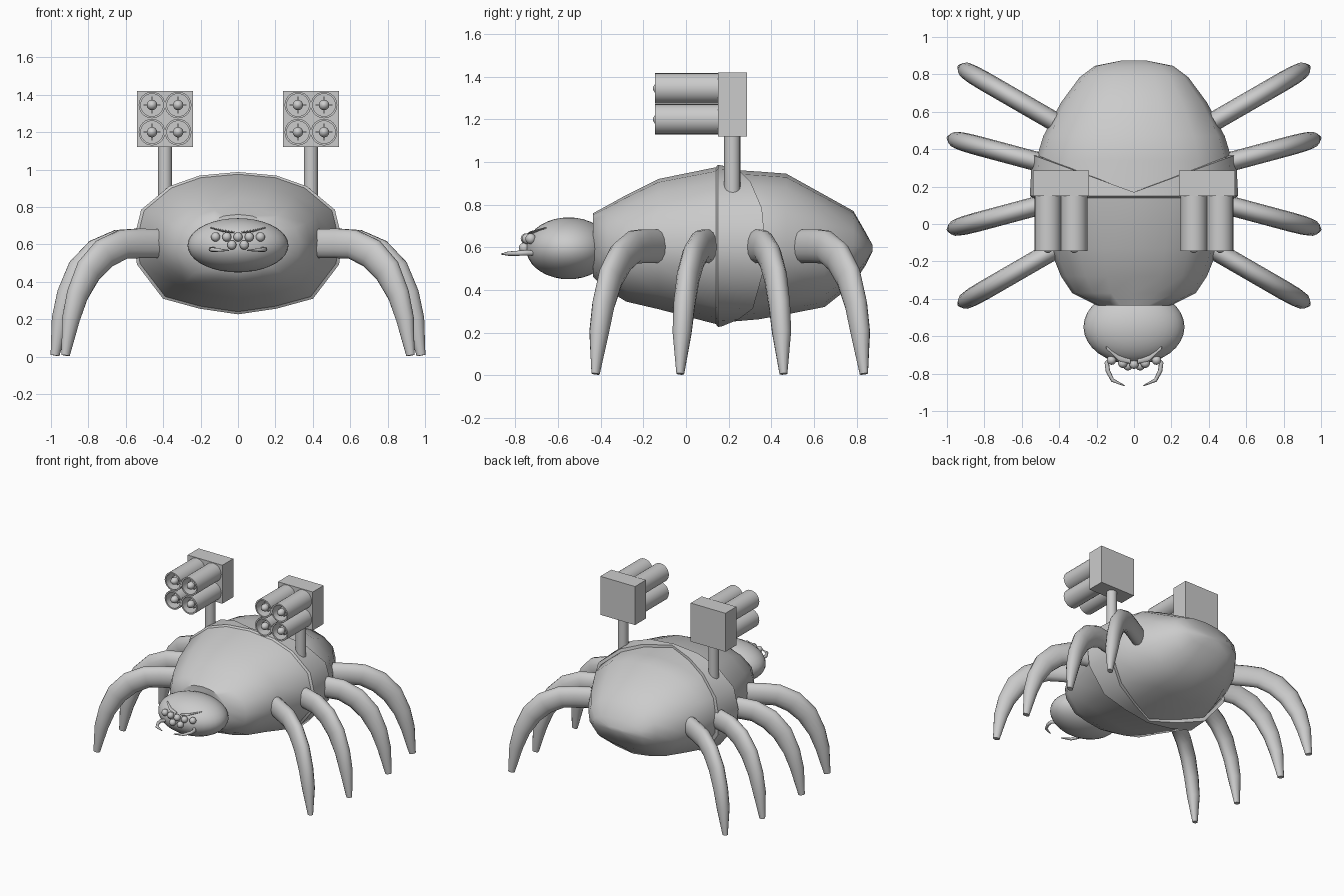
import bpy, bmesh
from math import sin, cos, pi, radians, sqrt
from mathutils import Vector as V

if "Cube" in bpy.data.objects:
    bpy.data.objects.remove(bpy.data.objects["Cube"])


def finish(name, bm, angle=40):
    bmesh.ops.recalc_face_normals(bm, faces=bm.faces)
    me = bpy.data.meshes.new(name)
    bm.to_mesh(me)
    bm.free()
    ob = bpy.data.objects.new(name, me)
    bpy.context.collection.objects.link(ob)
    bpy.ops.object.select_all(action='DESELECT')
    ob.select_set(True)
    bpy.context.view_layer.objects.active = ob
    bpy.ops.object.shade_smooth_by_angle(angle=radians(angle))
    return ob


def loft(name, rings, caps=True, angle=40):
    bm = bmesh.new()
    vs = [[bm.verts.new(p) for p in r] for r in rings]
    n = len(vs[0])
    for a, b in zip(vs, vs[1:]):
        for i in range(n):
            j = (i + 1) % n
            bm.faces.new((a[i], a[j], b[j], b[i]))
    if caps:
        bm.faces.new(vs[0])
        bm.faces.new(vs[-1])
    return finish(name, bm, angle)


def lathe_y(name, x, z, profile, n=20):
    return loft(name, [[(x + r * cos(2 * pi * i / n), y, z + r * sin(2 * pi * i / n))
                        for i in range(n)] for y, r in profile])


def sweep(name, pts, radii, side, n=10):
    pts, side, rings = [V(p) for p in pts], V(side).normalized(), []
    for k, (p, (a, b)) in enumerate(zip(pts, radii)):
        t = (pts[min(k + 1, len(pts) - 1)] - pts[max(k - 1, 0)]).normalized()
        up = side.cross(t).normalized()
        ring = [p + side * a * cos(2 * pi * i / n) + up * b * sin(2 * pi * i / n) for i in range(n)]
        for q in ring:
            q.z = max(q.z, 0)
        rings.append(ring)
    return loft(name, rings, angle=50)


def box(name, lo, hi):
    bm = bmesh.new()
    bmesh.ops.create_cube(bm, size=1)
    lo, hi = V(lo), V(hi)
    for v in bm.verts:
        v.co = (lo + hi) / 2 + v.co * (hi - lo)
    return finish(name, bm, 30)


def ball(name, c, r, u=24, v=14):
    bm = bmesh.new()
    bmesh.ops.create_uvsphere(bm, u_segments=u, v_segments=v, radius=1)
    for w in bm.verts:
        w.co = V(c) + w.co * V(r)
    return finish(name, bm, 60)


# Faceted cross-section shared by the body parts
HALF = [(0, 1), (.37, .95), (.66, .8), (.93, .47), (1, .05), (.97, -.3), (.72, -.78), (.37, -.92), (0, -1)]
SECTION = HALF + [(-x, z) for x, z in HALF[-2:0:-1]]


def body_ring(y, w, top, bottom, sweep_back=0):
    c, h = (top + bottom) / 2, (top - bottom) / 2
    return [(x * w, y + sweep_back * abs(x), c + z * h) for x, z in SECTION]


# Thorax, abdomen and the overlapping collar between them
loft("thorax", [body_ring(*s) for s in [
    (-.435, .20, .76, .46), (-.37, .33, .795, .40), (-.28, .39, .845, .345),
    (-.13, .45, .92, .31), (.14, .54, .975, .24)]], angle=50)
loft("abdomen", [body_ring(*s) for s in [
    (.14, .535, .968, .245), (.34, .525, .955, .262), (.47, .485, .945, .285),
    (.65, .39, .845, .32), (.785, .29, .77, .427), (.845, .21, .665, .52),
    (.875, .06, .61, .58)]], angle=60)
loft("collar", [body_ring(.14, .54, .975, .24), body_ring(.15, .557, .987, .226),
                body_ring(.17, .545, .983, .23, .2), body_ring(.168, .50, .94, .27, .2)],
     caps=False, angle=50)

# Head with eyes, brows and fangs
HC, HR = V((0, -.55, .595)), V((.27, .2, .145))
ball("head", HC, HR, 32, 18)


def face_y(x, z):
    return HC.y - HR.y * sqrt(1 - (x / HR.x) ** 2 - ((z - HC.z) / HR.z) ** 2)


for x, z in [(-.12, .64), (-.06, .64), (0, .64), (.06, .64), (.12, .64), (-.033, .597), (.033, .597)]:
    ball("eye", (x, face_y(x, z) - .01, z), (.025, .025, .025), 14, 8)
for s in (-1, 1):
    brow = [(.02, .664), (.08, .672), (.148, .69)]
    sweep("brow", [(s * x, face_y(x, z) - .006, z) for x, z in brow],
          [(.015, .004), (.018, .006), (.008, .003)], (0, 1, 0), 8)
    sweep("fang", [(s * .11, -.70, .572), (s * .145, -.745, .574), (s * .14, -.785, .572),
                   (s * .115, -.835, .57), (s * .05, -.865, .568)],
          [(.012, .012), (.013, .013), (.012, .012), (.01, .01), (.003, .003)], (0, 0, 1), 8)

# Eight curved legs: (distance out, height, side radius, vertical radius)
LEG = [(0, .605, .052, .08), (.12, .605, .052, .081), (.215, .60, .052, .081), (.33, .55, .052, .083),
       (.425, .46, .052, .077), (.495, .33, .05, .062), (.535, .2, .045, .05), (.568, .006, .018, .024)]
for s in (-1, 1):
    for y, a in [(-.14, -30), (.12, -15), (.31, 15), (.55, 30)]:
        dx, dy = s * cos(radians(a)), sin(radians(a))
        sweep("leg", [(s * .43 + d * dx, y + d * dy, z) for d, z, _, _ in LEG],
              [(p, q) for _, _, p, q in LEG], (-dy, dx, 0), 14)

# Two launchers, each a post, a box and four tubes with missiles
for s in (-1, 1):
    cx = s * .39
    n = 16
    loft("launcher_post", [[(cx + .038 * cos(2 * pi * i / n), .217 + .038 * sin(2 * pi * i / n), z)
                            for i in range(n)] for z in (.835, 1.13)])
    box("launcher_box", (cx - .15, .15, 1.12), (cx + .15, .285, 1.42))
    for ox in (-.07, .07):
        for z in (1.2, 1.345):
            x = cx + ox
            lathe_y("launch_tube", x, z, [(.155, .071), (-.145, .071), (-.145, .06), (.13, .06)], 24)
            lathe_y("missile", x, z, [(.14, .018), (-.105, .018), (-.112, .026), (-.13, .028),
                                      (-.146, .02), (-.155, .006)], 14)
            box("missile_fin", (x - .045, -.09, z - .003), (x + .045, .05, z + .003))
            box("missile_fin", (x - .003, -.09, z - .045), (x + .003, .05, z + .045))
